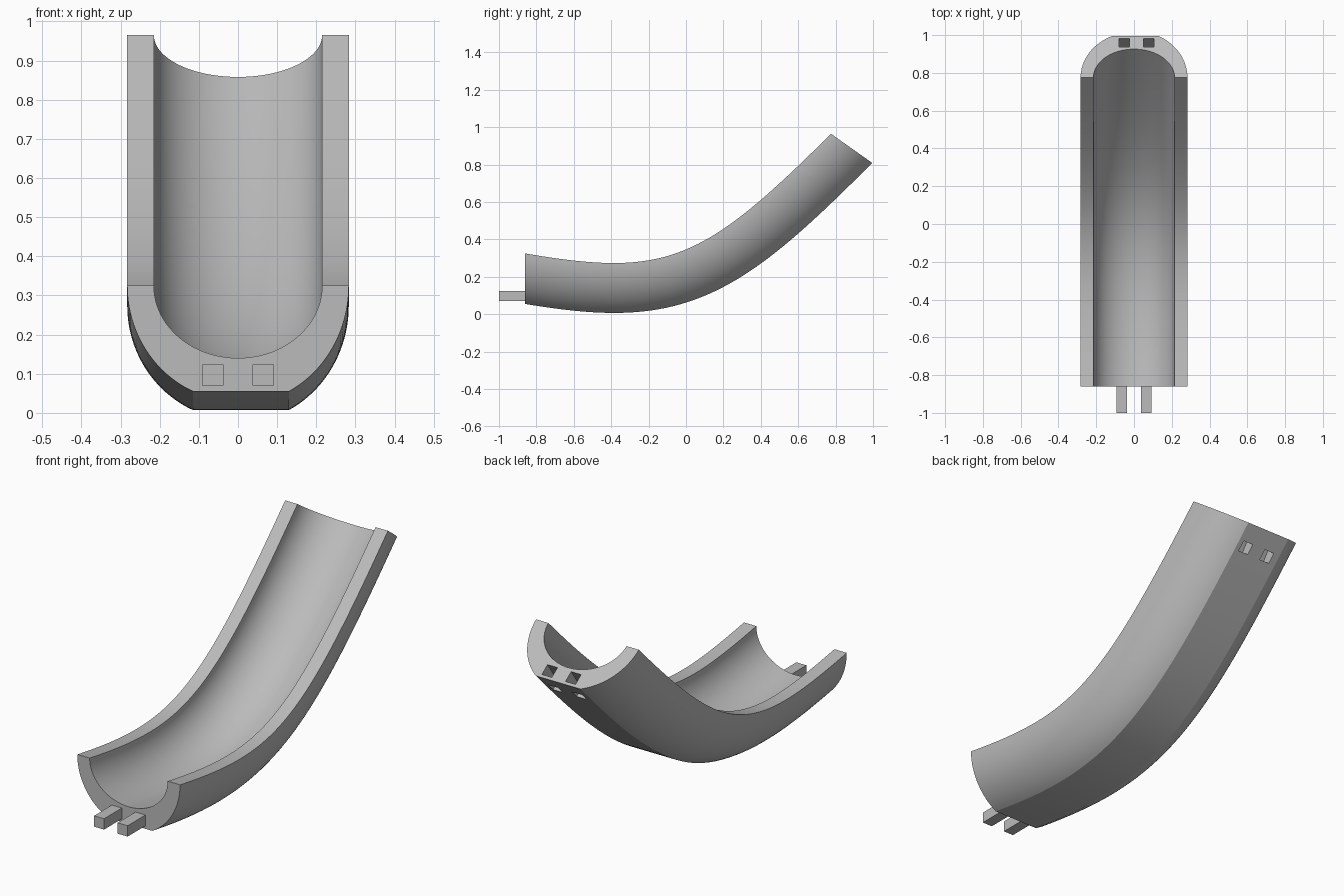
import bpy
import bmesh
import math
from mathutils import Matrix, Vector

if "Cube" in bpy.data.objects:
    bpy.data.objects.remove(bpy.data.objects["Cube"], do_unlink=True)

grey = bpy.data.materials.new("light grey")
grey.use_nodes = True
grey.diffuse_color = (0.5, 0.5, 0.5, 1)
grey.node_tree.nodes["Principled BSDF"].inputs["Base Color"].default_value = (0.5, 0.5, 0.5, 1)

HALF_WIDTH, DEPTH = 0.283, 0.27
INNER_WIDTH, INNER_DEPTH = 0.215, 0.185
TILT = math.radians(9.7)          # lean of each cross-section against the path
STEPS, ARC = 48, 20

# Rim path in the y-z plane, as a cubic curve
PATH = [Vector(p) for p in ((-0.86, 0.325), (-0.112, 0.197), (0.084, 0.274), (0.775, 0.965))]


def make_object(name, bm):
    bmesh.ops.recalc_face_normals(bm, faces=bm.faces)
    mesh = bpy.data.meshes.new(name)
    bm.to_mesh(mesh)
    bm.free()
    mesh.materials.append(grey)
    obj = bpy.data.objects.new(name, mesh)
    bpy.context.collection.objects.link(obj)
    return obj


def frame(t):
    """Rim point, and the tilted angle of the section there."""
    a, b, c, d = PATH
    s = 1 - t
    point = a * s**3 + b * 3 * s * s * t + c * 3 * s * t * t + d * t**3
    slope = (b - a) * s * s + (c - b) * 2 * s * t + (d - c) * t * t
    return point, math.atan2(slope.y, slope.x) + TILT


def outer_arc(side, flat_x):
    """Rim to flat bottom along an ellipse, as (x, depth)."""
    end = math.acos(flat_x / HALF_WIDTH)
    height = DEPTH / math.sin(end)
    return [(side * HALF_WIDTH * math.cos(end * i / ARC), height * math.sin(end * i / ARC))
            for i in range(ARC + 1)]


def box(name, x, low, high, start, end, matrix):
    """Bar running along local y, placed by the matrix."""
    bm = bmesh.new()
    bmesh.ops.create_cube(bm, size=1)
    size = Vector((0.055, end - start, high - low))
    centre = Vector((x, (start + end) / 2, (low + high) / 2))
    bmesh.ops.transform(bm, matrix=matrix @ Matrix.Translation(centre) @ Matrix.Diagonal(size.to_4d()),
                        verts=bm.verts)
    return make_object(name, bm)


# Trough: U-shaped section with a flat underside, swept along the path
profile = outer_arc(-1, 0.115) + outer_arc(1, 0.13)[::-1]
for i in range(2 * ARC + 1):
    angle = math.pi * i / (2 * ARC)
    profile.append((INNER_WIDTH * math.cos(angle), INNER_DEPTH * math.sin(angle)))

bm = bmesh.new()
rings = []
for i in range(STEPS + 1):
    rim, angle = frame(i / STEPS)
    rings.append([bm.verts.new((x, rim.x + d * math.sin(angle), rim.y - d * math.cos(angle)))
                  for x, d in profile])
for near, far in zip(rings, rings[1:]):
    for j in range(len(profile)):
        k = (j + 1) % len(profile)
        bm.faces.new((near[j], near[k], far[k], far[j]))
bm.faces.new(rings[0])
bm.faces.new(rings[-1])
trough = make_object("trough", bm)

# Sockets bored squarely into the raised end, breaking through the underside
rim, angle = frame(1)
end_frame = Matrix.Translation((0, rim.x, rim.y)) @ Matrix.Rotation(angle, 4, "X")
bpy.context.view_layer.objects.active = trough
for name, x in (("right_socket_cutter", -0.052), ("left_socket_cutter", 0.078)):
    cutter = box(name, x, 0.015 - DEPTH, 0.07 - DEPTH, -0.14, 0.05, end_frame)
    cutter.hide_render = True
    cut = trough.modifiers.new(name, "BOOLEAN")
    cut.operation = "DIFFERENCE"
    cut.solver = "EXACT"
    cut.object = cutter
    bpy.ops.object.modifier_apply(modifier=cut.name)
    bpy.data.objects.remove(cutter, do_unlink=True)

bpy.ops.object.select_all(action="DESELECT")
trough.select_set(True)
bpy.ops.object.shade_smooth_by_angle(angle=math.radians(25))

# Connector pegs on the low end
for name, x in (("right_peg", -0.065), ("left_peg", 0.065)):
    box(name, x, 0.07, 0.124, -1.0, -0.85, Matrix.Identity(4))
